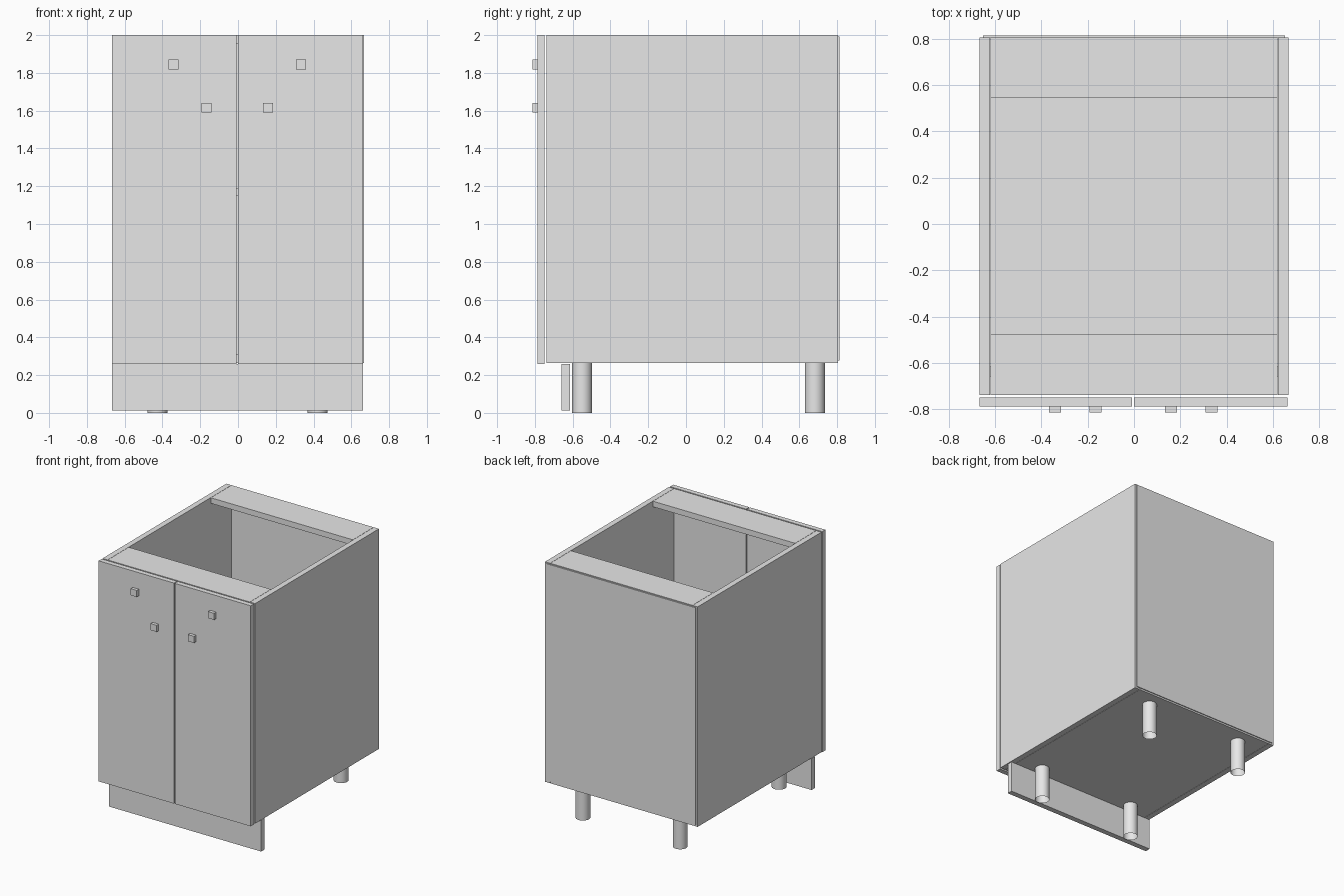
import bpy, bmesh

old = bpy.data.objects.get("Cube")
if old:
    bpy.data.objects.remove(old, do_unlink=True)

# One plain grey for the whole cabinet
grey = bpy.data.materials.new("light_grey")
grey.use_nodes = True
grey.diffuse_color = (0.8, 0.8, 0.8, 1)
grey.node_tree.nodes["Principled BSDF"].inputs["Base Color"].default_value = (0.8, 0.8, 0.8, 1)


def finish(name, bm):
    mesh = bpy.data.meshes.new(name)
    bm.to_mesh(mesh)
    bm.free()
    mesh.materials.append(grey)
    obj = bpy.data.objects.new(name, mesh)
    bpy.context.collection.objects.link(obj)
    return obj


def panel(name, x, y, z):
    """Box spanning the given (low, high) ranges."""
    bm = bmesh.new()
    bmesh.ops.create_cube(bm, size=1)
    for v in bm.verts:
        v.co = [r[0] if c < 0 else r[1] for c, r in zip(v.co, (x, y, z))]
    return finish(name, bm)


def leg(name, x, y, radius, height):
    """Round tube, open at both ends."""
    bm = bmesh.new()
    bmesh.ops.create_cone(bm, cap_ends=False, segments=32,
                          radius1=radius, radius2=radius, depth=height)
    bmesh.ops.translate(bm, verts=bm.verts, vec=(x, y, height / 2))
    for f in bm.faces:
        f.smooth = True
    return finish(name, bm)


FRONT, BACK = -0.738, 0.806
BASE, TOP, THICK = 0.264, 2.0, 0.044
OUTER, INNER = 0.666, 0.622
inside = (-INNER + 0.002, INNER - 0.002)

# Carcass
panel("right_side", (-OUTER, -INNER), (FRONT, BACK), (BASE, TOP))
panel("left_side", (INNER, OUTER), (FRONT, BACK), (BASE, TOP))
panel("bottom_panel", inside, (FRONT, BACK), (BASE, BASE + THICK))
panel("shelf", inside, (FRONT + 0.03, BACK), (1.147, 1.191))
panel("front_rail", inside, (FRONT, -0.475), (TOP - THICK, TOP))
panel("back_rail", inside, (0.547, BACK), (TOP - THICK, TOP))
panel("back_panel", (-0.651, 0.651), (BACK, 0.813), (0.277, 1.992))

# Doors and plinth
panel("right_door", (-OUTER, -0.008), (-0.787, -0.748), (0.26, TOP))
panel("left_door", (-0.001, 0.662), (-0.787, -0.748), (0.26, TOP))
panel("plinth", (-OUTER, 0.663), (-0.658, -0.615), (0.012, 0.26))

# Square knobs
KNOB = 0.026
for name, x, z in (("right_outer_knob", -0.341, 1.844), ("right_inner_knob", -0.167, 1.615),
                   ("left_inner_knob", 0.159, 1.615), ("left_outer_knob", 0.334, 1.844)):
    panel(name, (x - KNOB, x + KNOB), (-0.813, -0.787), (z - KNOB, z + KNOB))

# Legs
for side, x in (("right", -0.427), ("left", 0.422)):
    for end, y in (("front", -0.55), ("back", 0.682)):
        leg(f"{end}_{side}_leg", x, y, 0.053, BASE)
